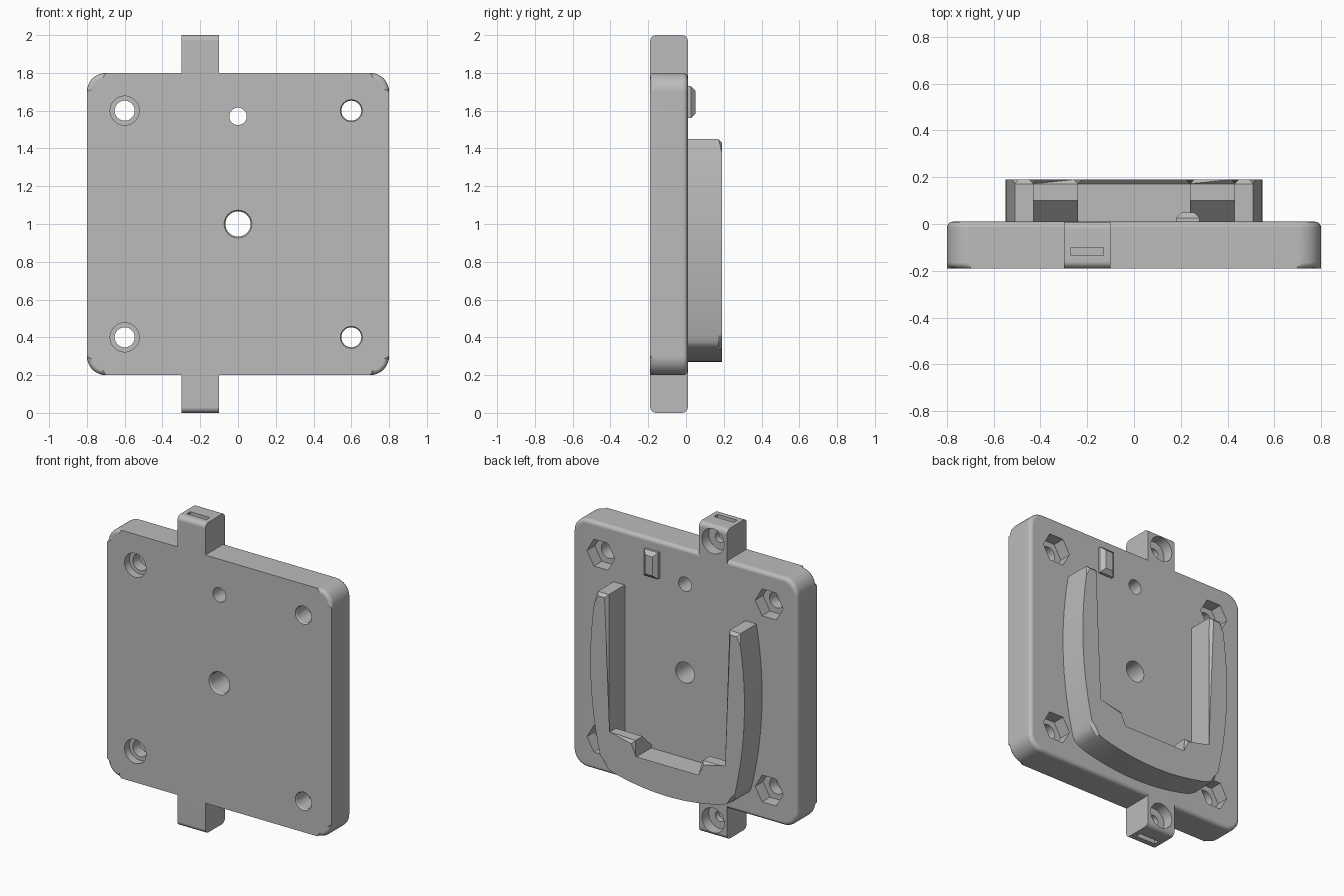
import bpy, bmesh, math
from mathutils import Vector

cube = bpy.data.objects.get("Cube")
if cube:
    bpy.data.objects.remove(cube, do_unlink=True)

grey = bpy.data.materials.new("mid_grey")
grey.use_nodes = True
COLOUR = (0.5, 0.5, 0.5, 1)
grey.diffuse_color = COLOUR
grey.node_tree.nodes["Principled BSDF"].inputs["Base Color"].default_value = COLOUR

FRONT, BACK = -0.19, 0.01      # faces of the plate
CLIP_BACK = 0.19


def to_object(name, bm):
    bmesh.ops.recalc_face_normals(bm, faces=bm.faces[:])
    mesh = bpy.data.meshes.new(name)
    bm.to_mesh(mesh)
    bm.free()
    mesh.materials.append(grey)
    obj = bpy.data.objects.new(name, mesh)
    bpy.context.collection.objects.link(obj)
    return obj


def bevel(bm, test, size, segments):
    edges = [e for e in bm.edges if test(*[v.co for v in e.verts])]
    bmesh.ops.bevel(bm, geom=edges, offset=size, offset_type='OFFSET',
                    segments=segments, profile=0.5, affect='EDGES')


def prism(name, points, y0, y1, back_bevel=0, front_bevel=0, segments=1, back_points=None):
    """Solid from an (x, z) outline drawn along y, with optional cap bevels."""
    bm = bmesh.new()
    lo = [bm.verts.new((x, y0, z)) for x, z in points]
    hi = [bm.verts.new((x, y1, z)) for x, z in back_points or points]
    bm.faces.new(lo)
    bm.faces.new(hi[::-1])
    for i in range(len(lo)):
        j = (i + 1) % len(lo)
        bm.faces.new((lo[j], lo[i], hi[i], hi[j]))
    for y, size in ((y0, front_bevel), (y1, back_bevel)):
        if size:
            bevel(bm, lambda a, b: abs(a.y - y) < 1e-5 and abs(b.y - y) < 1e-5, size, segments)
    return to_object(name, bm)


def box(name, x0, x1, y0, y1, z0, z1, **kw):
    return prism(name, [(x0, z0), (x1, z0), (x1, z1), (x0, z1)], y0, y1, **kw)


def ring(x, z, r, n=40):
    return [(x + r * math.cos(2 * math.pi * i / n), z + r * math.sin(2 * math.pi * i / n))
            for i in range(n)]


def hole(x, z, r, y0, y1, n=40, r_back=None):
    back = ring(x, z, r_back, n) if r_back else None
    return prism("hole_cutter", ring(x, z, r, n), y0, y1, back_points=back)


def combine(target, tool, operation):
    mod = target.modifiers.new("combine", 'BOOLEAN')
    mod.operation = operation
    mod.solver = 'EXACT'
    mod.object = tool
    bpy.context.view_layer.objects.active = target
    bpy.ops.object.modifier_apply(modifier=mod.name)
    bpy.data.objects.remove(tool, do_unlink=True)


def finish(obj):
    bpy.ops.object.select_all(action='DESELECT')
    obj.select_set(True)
    bpy.context.view_layer.objects.active = obj
    bpy.ops.object.shade_smooth_by_angle(angle=math.radians(28))
    obj.modifiers.new("even_normals", 'WEIGHTED_NORMAL').keep_sharp = True


# Plate with rounded corners and softened rims
R, H = 0.1, 0.8
outline = []
for k, (sx, sz) in enumerate(((1, 1), (-1, 1), (-1, -1), (1, -1))):
    for i in range(9):
        a = math.pi / 2 * (k + i / 8)
        outline.append((sx * (H - R) + R * math.cos(a), 1 + sz * (H - R) + R * math.sin(a)))
plate = prism("base_plate", outline, FRONT, BACK, 0.025, 0.025, 4)

# Mounting tabs: one bar through the plate, rounded at both ends
bm = bmesh.new()
bmesh.ops.create_cube(bm, size=1)
for v in bm.verts:
    v.co = Vector((-0.2 + 0.2 * v.co.x, (FRONT + BACK) / 2 + 0.2 * v.co.y, 1 + 2 * v.co.z))
bevel(bm, lambda a, b: abs(a.x - b.x) > 0.1, 0.03, 4)
combine(plate, to_object("mounting_tabs", bm), 'UNION')

# Tab screw recess, pilot hole and nut slot
for z, end in ((1.9, 2.05), (0.1, -0.05)):
    inner = 1.83 if z > 1 else 0.17
    combine(plate, hole(-0.2, z, 0.08, -0.06, 0.1), 'DIFFERENCE')
    combine(plate, hole(-0.2, z, 0.033, -0.12, 0.05), 'DIFFERENCE')
    combine(plate, box("slot_cutter", -0.27, -0.13, -0.135, -0.1,
                       min(inner, end), max(inner, end)), 'DIFFERENCE')

# Corner screw holes: hexagonal pockets behind, recess or chamfer in front
for x in (-0.6, 0.6):
    for z in (0.4, 1.6):
        combine(plate, hole(x, z, 0.053, -0.3, 0.1), 'DIFFERENCE')
        combine(plate, hole(x, z, 0.1, -0.07, 0.1, n=6), 'DIFFERENCE')
        if x < 0:
            combine(plate, hole(x, z, 0.077, -0.3, -0.14), 'DIFFERENCE')
        else:
            combine(plate, hole(x, z, 0.064, -0.2, -0.175, r_back=0.05), 'DIFFERENCE')

# Centre hole with chamfered mouth, and small upper hole
combine(plate, hole(0, 1, 0.067, -0.3, 0.1), 'DIFFERENCE')
combine(plate, hole(0, 1, 0.08, -0.2, -0.17, r_back=0.06), 'DIFFERENCE')
combine(plate, hole(0, 1.57, 0.046, -0.3, 0.1), 'DIFFERENCE')
finish(plate)

# U-shaped holder: bowed sides, curved bottom, stepped floor
side = []
for i in range(15):
    z = 1.45 - 1.04 * i / 14
    side.append((0.55 - (z - 1) ** 2 / 5, z))
side += [(0.470, 0.375), (0.455, 0.352), (0.425, 0.335)]
for i in range(8):
    x = 0.38 * (1 - i / 7)
    side.append((x, 0.27 + x * x / 3))
left_floor = [(0.24, 0.45), (0.24, 0.56), (0.43, 0.56), (0.43, 1.45)]
mirror = lambda pts: [(-x, z) for x, z in reversed(pts)]
holder = prism("holder_cradle", side + mirror(side[:-1]) + mirror(left_floor) + left_floor,
               BACK - 0.005, CLIP_BACK, back_bevel=0.018)

# Sloped undercuts below the two floor ledges
for s in (-1, 1):
    bm = bmesh.new()
    ends = [[bm.verts.new((s * x, y, z)) for y, z in
             ((0.0, 0.46), (0.1, 0.56), (0.1, 0.6), (0.0, 0.6))] for x in (0.235, 0.43)]
    bm.faces.new(ends[0])
    bm.faces.new(ends[1][::-1])
    for i in range(4):
        j = (i + 1) % 4
        bm.faces.new((ends[0][j], ends[0][i], ends[1][i], ends[1][j]))
    combine(holder, to_object("ledge_cutter", bm), 'DIFFERENCE')
finish(holder)

# Small locating bump
bump = box("locating_bump", 0.18, 0.28, BACK - 0.005, 0.05, 1.56, 1.73, back_bevel=0.024)
finish(bump)
